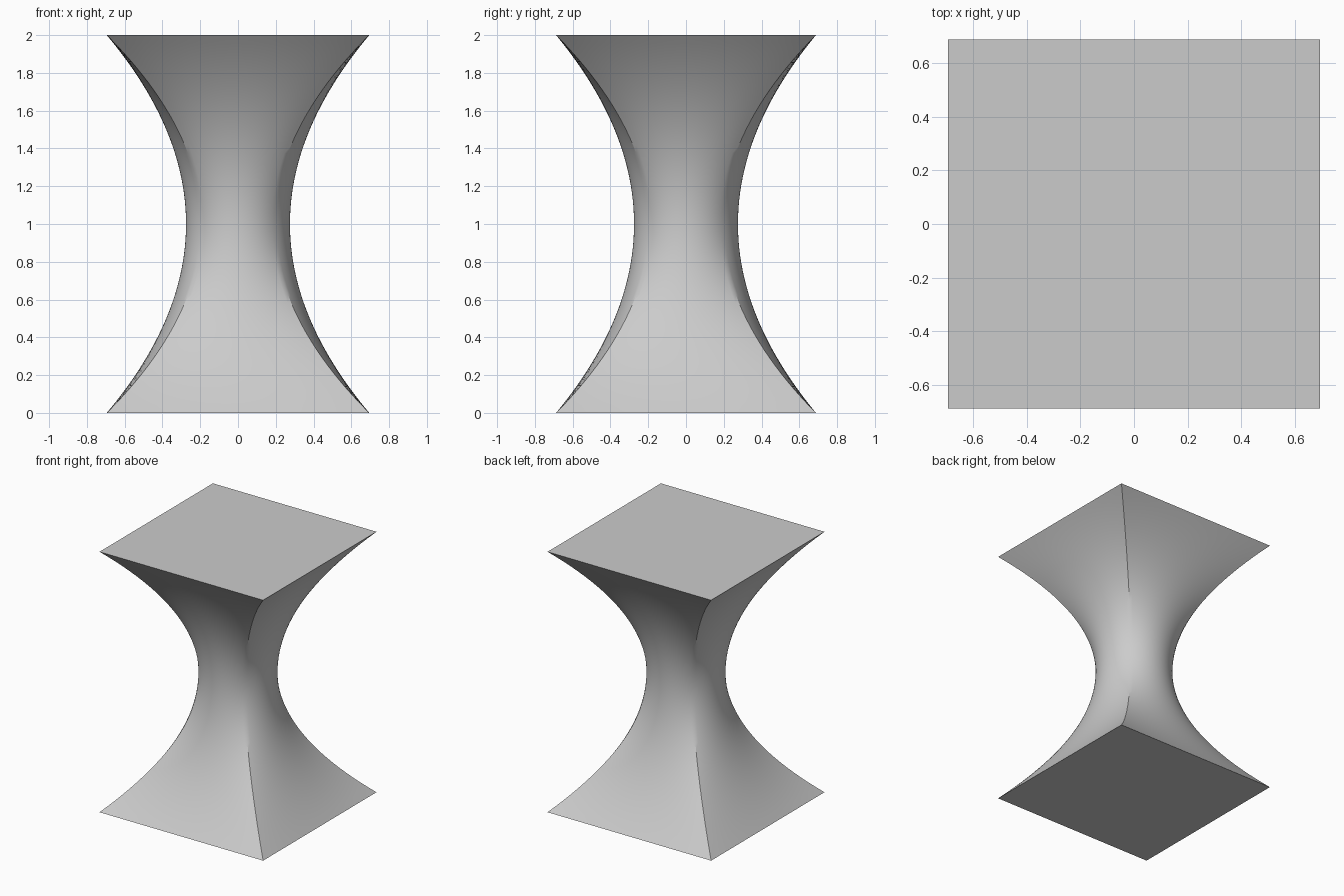
import bpy, bmesh, math

cube = bpy.data.objects.get("Cube")
if cube:
    bpy.data.objects.remove(cube, do_unlink=True)

HALF_X, HALF_Y, NECK = 0.695, 0.688, 0.275
SIDE_STEPS, RINGS = 24, 48

# Single grey material
grey = bpy.data.materials.new("plain_grey")
grey.use_nodes = True
colour = (0.6, 0.6, 0.6, 1)
grey.diffuse_color = colour
grey.node_tree.nodes["Principled BSDF"].inputs["Base Color"].default_value = colour


def section(t):
    """Loft section: round at the neck (t=0), rectangular at the ends (t=1)."""
    points = []
    for side in range(4):
        turn = side * math.pi / 2
        for i in range(SIDE_STEPS):
            u = 2 * i / SIDE_STEPS - 1
            a = turn + u * math.pi / 4
            c, s = round(math.cos(turn)), round(math.sin(turn))
            x = (1 - t) * NECK * math.cos(a) + t * HALF_X * (c - s * u)
            y = (1 - t) * NECK * math.sin(a) + t * HALF_Y * (s + c * u)
            points.append((x, y))
    return points


# Pedestal: parabolic loft from square to circle to square
bm = bmesh.new()
rings = []
for k in range(RINGS + 1):
    z = 2 * k / RINGS
    rings.append([bm.verts.new((x, y, z)) for x, y in section((z - 1) ** 2)])

for low, high in zip(rings, rings[1:]):
    n = len(low)
    for i in range(n):
        j = (i + 1) % n
        bm.faces.new((low[i], low[j], high[j], high[i]))

# Flat end caps
bm.faces.new(rings[0][::-1])
bm.faces.new(rings[-1])

mesh = bpy.data.meshes.new("waisted_pedestal")
bm.to_mesh(mesh)
bm.free()
mesh.materials.append(grey)
pedestal = bpy.data.objects.new("waisted_pedestal", mesh)
bpy.context.collection.objects.link(pedestal)

# Smooth shading with the corner creases kept sharp
bpy.ops.object.select_all(action="DESELECT")
pedestal.select_set(True)
bpy.context.view_layer.objects.active = pedestal
bpy.ops.object.shade_smooth_by_angle(angle=math.radians(30))
